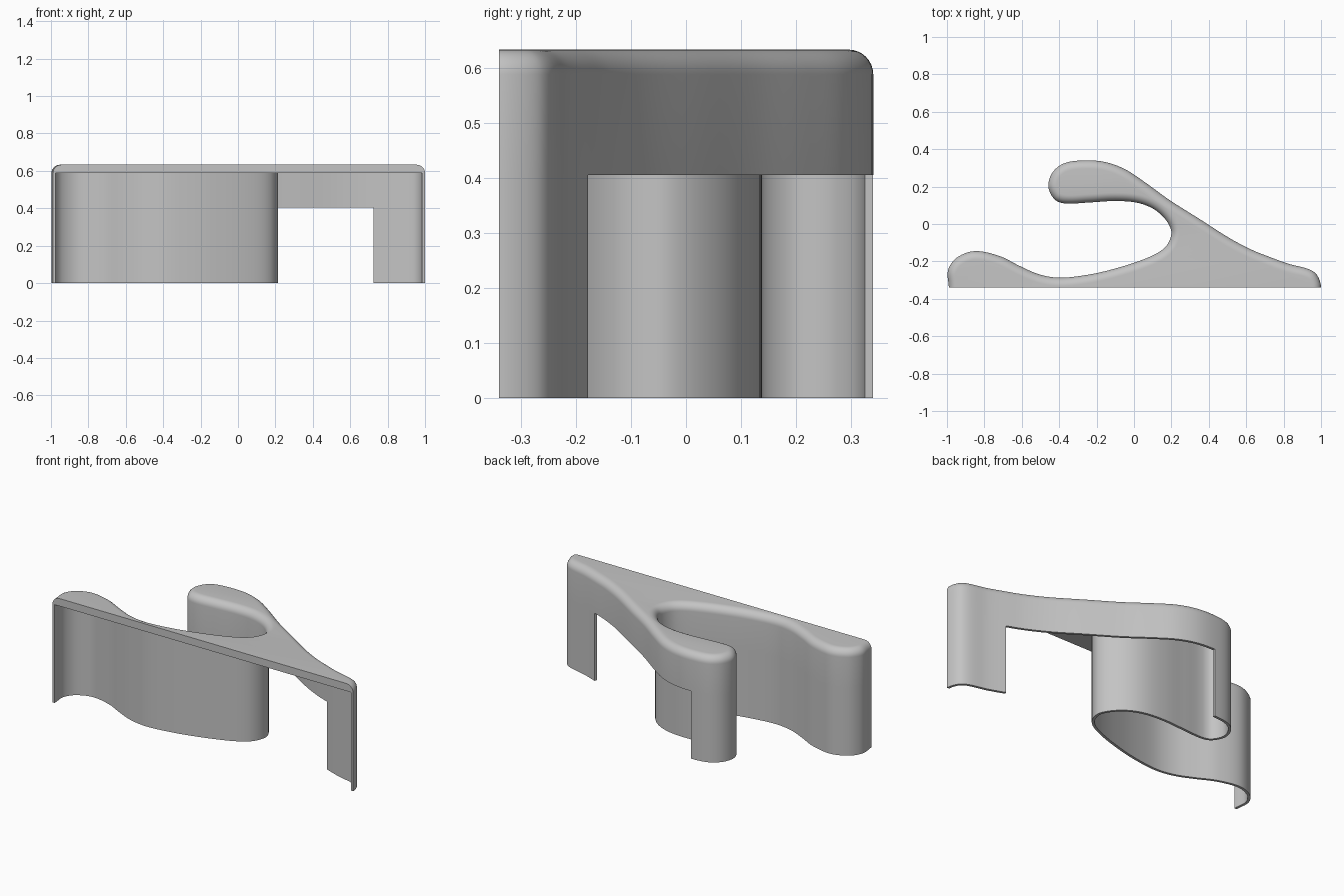
import bpy, bmesh, math
from mathutils import Vector
from mathutils.geometry import interpolate_bezier

cube = bpy.data.objects.get("Cube")
if cube:
    bpy.data.objects.remove(cube, do_unlink=True)

FRONT, TOP, FILLET, WALL = -0.34, 0.633, 0.045, 0.015
NOTCH_Z, STEPS, ARC = 0.405, 6, 8
SHOULDER = TOP - FILLET

# Plan outline from the front left corner, round the bay and hook, to the front right corner
left_lobe = [(-.99, FRONT), (-.995, -.25), (-.95, -.182), (-.853, -.145), (-.72, -.171),
             (-.61, -.225), (-.505, -.27), (-.4, -.287)]
bay = [(-.27, -.275), (-.13, -.246), (.056, -.187), (.163, -.128), (.2, -.05), (.175, .015),
       (.11, .077), (.02, .113), (-.1, .123), (-.24, .115)]
hook = [(-.37, .11), (-.425, .132), (-.458, .2), (-.436, .275), (-.375, .324)]
back = [(-.27, .34), (-.158, .332), (-.05, .294), (.056, .225), (.19, .128), (.35, .027),
        (.51, -.075), (.63, -.138), (.73, -.178), (.83, -.214)]
right_tip = [(.925, -.238), (.967, -.26), (.99, -.295), (1, FRONT)]
points = [Vector(p) for p in left_lobe + bay + hook + back + right_tip]
notch_start = len(left_lobe + bay + hook) * STEPS
notch_end = notch_start + (len(back) - 2) * STEPS


def mirrored(p):
    return Vector((p.x, 2 * FRONT - p.y))


def smooth_path(pts):
    """Chord-length spline through the points, upright at both ends."""
    ext = [mirrored(pts[1])] + pts + [mirrored(pts[-2])]
    tangents = []
    for a, b, c in zip(ext, ext[1:], ext[2:]):
        tangents.append((c - a) / ((b - a).length + (c - b).length))
    tangents[0], tangents[-1] = Vector((0, 1)), Vector((0, -1))
    path = [pts[0]]
    for p, q, t, u in zip(pts, pts[1:], tangents, tangents[1:]):
        h = (q - p).length / 3
        curve = interpolate_bezier(p, p + t * h, q - u * h, q, STEPS + 1)
        path += [Vector(v[:2]) for v in curve[1:]]
    return path


path = smooth_path(points)
last = len(path) - 1
bm = bmesh.new()


def column(i, inset, z):
    """Vertex set in from the outline at sample i."""
    a = path[i - 1] if i else mirrored(path[1])
    b = path[i + 1] if i < last else mirrored(path[-2])
    t = (b - a).normalized()
    n = Vector((t.y, -t.x))
    if i in (0, last):
        n = Vector((1 if i == 0 else -1, 0))
    p = path[i] + n * inset
    return bm.verts.new((p.x, p.y, z))


levels = (0, NOTCH_Z, SHOULDER)
outer = [[column(i, 0, z) for z in levels] for i in range(last + 1)]
inner = [[column(i, WALL, z) for z in levels] for i in range(last + 1)]
angles = [math.pi / 2 * k / ARC for k in range(1, ARC + 1)]
rim = [[outer[i][2]] + [column(i, FILLET * (1 - math.cos(a)), SHOULDER + FILLET * math.sin(a))
                        for a in angles] for i in range(last + 1)]


def end_cap(i, rows):
    for k in rows:
        bm.faces.new((outer[i][k], outer[i][k + 1], inner[i][k + 1], inner[i][k]))


# Thin wall with the open notch along the back, and the rounded top rim
for i in range(last):
    j = i + 1
    base = 1 if notch_start <= i < notch_end else 0
    for k in range(base, 2):
        for side in (outer, inner):
            bm.faces.new((side[i][k], side[j][k], side[j][k + 1], side[i][k + 1]))
    bm.faces.new((outer[i][base], inner[i][base], inner[j][base], outer[j][base]))
    for k in range(ARC):
        bm.faces.new((rim[i][k], rim[j][k], rim[j][k + 1], rim[i][k + 1]))

# Wall ends at the open front and at the notch
for i, rows in ((0, (0, 1)), (last, (0, 1)), (notch_start, (0,)), (notch_end, (0,))):
    end_cap(i, rows)

# Top plate: upper face, underside and flat front edge
bm.faces.new([r[-1] for r in rim])
bm.faces.new([c[2] for c in inner])
bm.faces.new(rim[0] + rim[last][::-1] + [inner[last][2], inner[0][2]])
bmesh.ops.recalc_face_normals(bm, faces=bm.faces)

mesh = bpy.data.meshes.new("hooked_shell")
bm.to_mesh(mesh)
bm.free()
shell = bpy.data.objects.new("hooked_shell", mesh)
bpy.context.collection.objects.link(shell)

# Plain grey material
grey = bpy.data.materials.new("light_grey")
grey.use_nodes = True
colour = (0.55, 0.55, 0.55, 1)
grey.diffuse_color = colour
grey.node_tree.nodes["Principled BSDF"].inputs["Base Color"].default_value = colour
mesh.materials.append(grey)

bpy.ops.object.select_all(action="DESELECT")
shell.select_set(True)
bpy.context.view_layer.objects.active = shell
bpy.ops.object.shade_smooth_by_angle(angle=math.radians(35))
